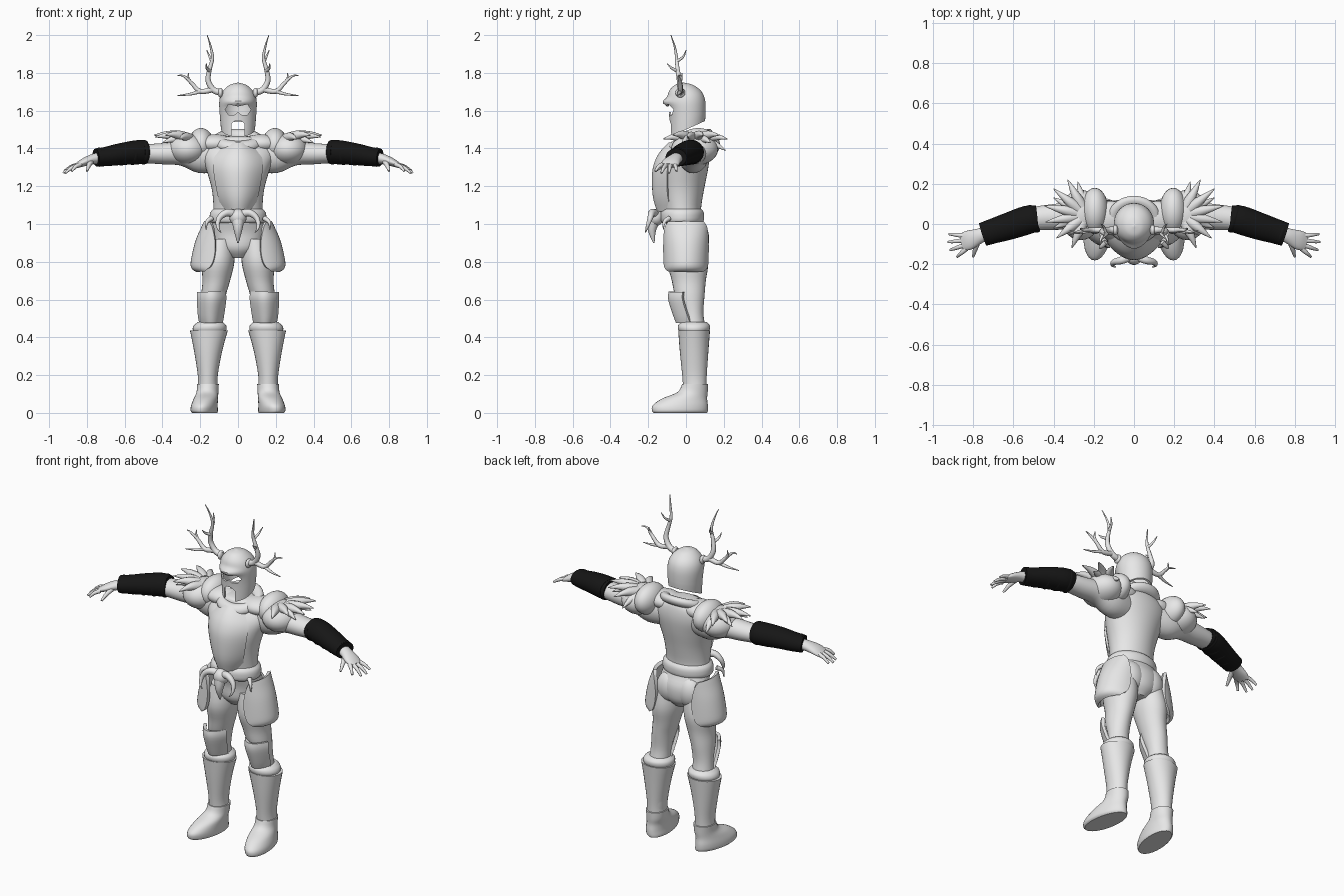
import bpy, bmesh
from math import sin, cos, pi, exp, radians
from mathutils import Vector, Matrix

cube = bpy.data.objects.get("Cube")
if cube:
    bpy.data.objects.remove(cube, do_unlink=True)


def material(name, value):
    mat = bpy.data.materials.new(name)
    mat.use_nodes = True
    colour = (value, value, value, 1)
    mat.diffuse_color = colour
    mat.node_tree.nodes["Principled BSDF"].inputs["Base Color"].default_value = colour
    return mat


GREY = material("plain grey", .8)
BLACK = material("bracer black", .008)


def link(name, mesh):
    ob = bpy.data.objects.new(name, mesh)
    bpy.context.scene.collection.objects.link(ob)
    return ob


def finish(name, bm, mat=GREY, pair=False, thick=0, cutters=()):
    """Turn a bmesh into an object, bake its modifiers, mirror it if paired."""
    bmesh.ops.remove_doubles(bm, verts=bm.verts, dist=.0002)
    bmesh.ops.recalc_face_normals(bm, faces=bm.faces)
    mesh = bpy.data.meshes.new(name)
    bm.to_mesh(mesh)
    bm.free()
    mesh.materials.append(mat)
    ob = link("left_" + name if pair else name, mesh)
    if thick:
        shell = ob.modifiers.new("shell", "SOLIDIFY")
        shell.thickness, shell.offset = thick, 0
    for cutter in cutters:
        cut = ob.modifiers.new("cut", "BOOLEAN")
        cut.operation, cut.solver, cut.object = "DIFFERENCE", "EXACT", cutter
    if ob.modifiers:
        bpy.context.view_layer.update()
        graph = bpy.context.evaluated_depsgraph_get()
        baked = bpy.data.meshes.new_from_object(ob.evaluated_get(graph))
        ob.modifiers.clear()
        ob.data = baked
    ob.data.shade_smooth()
    ob.data.set_sharp_from_angle(angle=radians(42))
    if pair:
        other = ob.data.copy()
        other.transform(Matrix.Scale(-1, 4, (1, 0, 0)))
        other.flip_normals()
        link("right_" + name, other)
    return ob


def smooth(rows, steps=4):
    """Catmull-Rom interpolation through rows of numbers."""
    out = []
    for i in range(len(rows) - 1):
        p, q, r, s = (rows[min(max(k, 0), len(rows) - 1)] for k in range(i - 1, i + 3))
        for j in range(steps):
            t = j / steps
            out.append([b + t / 2 * (c - a + t * (2 * a - 5 * b + 4 * c - d + t * (3 * b - a - 3 * c + d)))
                        for a, b, c, d in zip(p, q, r, s)])
    return out + [list(rows[-1])]


def skin(rings, closed=True, cap=True):
    bm = bmesh.new()
    grid = [[bm.verts.new(p) for p in ring] for ring in rings]
    n = len(grid[0])
    for low, high in zip(grid, grid[1:]):
        for i in range(n if closed else n - 1):
            k = (i + 1) % n
            bm.faces.new((low[i], low[k], high[k], high[i]))
    if closed and cap:
        bm.faces.new(grid[0])
        bm.faces.new(grid[-1])
    return bm


def loft(name, rows, n=28, level=True, steps=4, bend=None, cap=True, **kw):
    """Rows are x, y, z, half width, half depth; level keeps rings horizontal."""
    rows = smooth(rows, steps)
    rings = []
    for i, (x, y, z, a, b) in enumerate(rows):
        u, v = Vector((1, 0, 0)), Vector((0, 1, 0))
        if not level:
            t = Vector(rows[min(i + 1, len(rows) - 1)][:3]) - Vector(rows[max(i - 1, 0)][:3])
            t.normalize()
            v = (v - t * t.y).normalized()
            u = v.cross(t)
        ring = [Vector((x, y, z)) + u * a * cos(2 * pi * k / n) + v * b * sin(2 * pi * k / n) for k in range(n)]
        rings.append([bend(p) for p in ring] if bend else ring)
    return finish(name, skin(rings, cap=cap), **kw)


def horn(name, points, start, end=.002, pair=True, n=10):
    """Round tapering tube along a path."""
    last = len(points) - 1
    radii = [start + (end - start) * (i / last) ** 1.3 for i in range(last + 1)]
    loft(name, [(*p, r, r) for p, r in zip(points, radii)], n, False, pair=pair)


def blob(name, centre, size, pair=True):
    bm = bmesh.new()
    bmesh.ops.create_uvsphere(bm, u_segments=28, v_segments=16, radius=1)
    bm.transform(Matrix.Translation(centre) @ Matrix.Diagonal((*size, 1)))
    finish(name, bm, pair=pair)


def plate(name, rows, curl, thick, pair=False):
    """Curved plate; rows are middle x, z, half width, front y."""
    steps = [k / 8 - 1 for k in range(17)]
    rings = [[(x + w * u, y + curl * u * u, z) for u in steps] for x, z, w, y in smooth(rows)]
    finish(name, skin(rings, closed=False), pair=pair, thick=thick)


def prism(name, half, near, far):
    """Cutter: mirrored x, z outline pushed through y."""
    outline = half + [(-x, z) for x, z in reversed(half)]
    return finish(name, skin([[(x, y, z) for x, z in outline] for y in (near, far)]))


# Body
loft("torso", [(0, .015, .82, .05, .06), (0, .015, .87, .115, .1), (0, .015, .95, .145, .105),
               (0, -.01, 1.02, .138, .1), (0, -.02, 1.08, .13, .1), (0, -.02, 1.18, .138, .115),
               (0, -.01, 1.28, .165, .125), (0, .01, 1.36, .19, .115), (0, .03, 1.42, .175, .09),
               (0, .03, 1.455, .11, .075), (0, .03, 1.465, .05, .04)], 40)
blob("buttock", (.068, .06, .92), (.075, .06, .09))
blob("collarbone", (.12, .03, 1.425), (.1, .085, .05))
loft("leg", [(.09, .01, .92, .07, .09), (.105, .01, .8, .086, .108), (.115, .015, .7, .073, .09),
             (.13, .02, .62, .065, .078), (.14, .035, .53, .058, .057), (.145, .04, .46, .06, .062),
             (.155, .05, .38, .06, .065), (.16, .05, .15, .05, .055)], pair=True)
loft("arm", [(.1, .03, 1.36, .085, .07), (.2, .04, 1.365, .095, .08), (.3, .04, 1.375, .066, .07),
             (.4, .035, 1.372, .056, .064), (.5, .025, 1.372, .05, .058), (.62, -.01, 1.365, .05, .055),
             (.75, -.05, 1.35, .028, .034)], level=False, pair=True)

# Hands
loft("palm", [(.73, -.045, 1.35, .03, .034), (.77, -.06, 1.343, .027, .038), (.82, -.08, 1.325, .021, .048),
              (.855, -.09, 1.308, .013, .044)], level=False, pair=True)
tips = [(.92, -.05, 1.28), (.925, -.09, 1.27), (.915, -.13, 1.27), (.88, -.163, 1.28)]
for i, tip in enumerate(tips):
    base = Vector((.835, -.06 - .021 * i, 1.315))
    middle = base.lerp(Vector(tip), .55) + Vector((0, 0, .008))
    horn("finger_%d" % i, [base, middle, tip], .013, .006)
horn("thumb", [(.775, -.08, 1.335), (.79, -.125, 1.31), (.8, -.163, 1.28)], .016, .006)

# Bracers with raised bands
loft("bracer", [(.482, .027, 1.38, .06, .064), (.53, .02, 1.38, .064, .071), (.62, -.01, 1.37, .058, .068),
                (.7, -.035, 1.357, .051, .062), (.752, -.052, 1.352, .047, .059)],
     level=False, mat=BLACK, pair=True)
for i in range(5):
    t = i / 4
    c = Vector((.5, .026, 1.38)).lerp(Vector((.735, -.047, 1.354)), t)
    size = .066 - .015 * t
    rows = [(*(c + Vector((d, -d / 3, 0))), size - abs(d) / 3, size + .006 - abs(d) / 3) for d in (-.012, 0, .012)]
    loft("bracer_band_%d" % i, rows, level=False, mat=BLACK, pair=True)

# Boots and shin guards
loft("foot", [(.172, -.03, 0, .064, .142), (.175, -.032, .012, .07, .148), (.175, -.03, .04, .069, .146),
              (.17, -.008, .075, .064, .12), (.163, .035, .11, .058, .08), (.16, .048, .152, .058, .069)],
     pair=True, bend=lambda p: Vector((p.x - .13 * p.y * (1 - p.z / .16), p.y, p.z)))
loft("shin_guard", [(.16, .047, .13, .053, .062), (.16, .045, .2, .053, .065), (.158, .043, .33, .075, .076),
                    (.154, .043, .435, .1, .084)], pair=True)
loft("boot_cuff", [(.151, .042, .43, .086, .078), (.15, .042, .447, .09, .085), (.148, .042, .465, .084, .083),
                   (.147, .042, .48, .066, .068)], pair=True)
plate("knee_plate", [(.143, .48, .055, -.045), (.143, .52, .062, -.06), (.14, .6, .07, -.085),
                     (.14, .64, .068, -.083)], .07, .018, True)

# Hip plates wrapping the outer thighs
rings = []
for reach, z, spread in smooth([(.115, .755, .9), (.14, .775, 1.25), (.135, .83, 1.4), (.115, .91, 1.4),
                                (.085, .98, 1.2), (.07, 1.01, .9)]):
    angles = [spread * (k / 9 - 1) for k in range(19)]
    rings.append([(.1 + reach * cos(a), .112 * sin(a), z) for a in angles])
finish("hip_plate", skin(rings, closed=False), pair=True, thick=.02)
horn("hip_tusk", [(.14, -.09, 1.03), (.165, -.115, 1.01), (.17, -.12, .97)], .014)

# Belt and tusked buckle
loft("belt", [(0, -.02, 1.005, .138, .104), (0, -.02, 1.02, .15, .115), (0, -.02, 1.06, .147, .115),
              (0, -.02, 1.08, .13, .1)], 40, steps=3)
blob("buckle", (0, -.16, 1.035), (.045, .042, .045), False)
horn("buckle_fang", [(0, -.165, 1.03), (0, -.18, .97), (0, -.17, .9)], .036, .004, False, 14)
horn("buckle_tusk", [(.015, -.16, 1.05), (.06, -.18, 1.06), (.1, -.19, 1.03), (.107, -.205, .985),
                     (.09, -.215, .955)], .023)

# Breastplate
plate("breastplate", [(0, 1.07, .075, -.145), (0, 1.15, .1, -.167), (0, 1.27, .122, -.17), (0, 1.34, .123, -.152),
                      (0, 1.39, .1, -.12), (0, 1.425, .07, -.085)], .075, .018)

# Collar: tilted padded ring
rings = []
for i in range(41):
    a = 2 * pi * i / 40
    ring = []
    for k in range(14):
        b = 2 * pi * k / 14
        grow = .03 * cos(b)
        y = .02 + (.09 + grow) * sin(a)
        ring.append(((.105 + grow) * cos(a), y, 1.435 + .35 * y + .028 * sin(b)))
    rings.append(ring)
finish("collar", skin(rings, cap=False))

# Shoulder guards with a fringe of spikes
blob("shoulder_ridge", (.195, .065, 1.42), (.068, .115, .088))
blob("shoulder_dome", (.265, .045, 1.395), (.105, .125, .085))
fringe = [(.33, .22, 1.45), (.4, .175, 1.47), (.445, .09, 1.47), (.44, .01, 1.46), (.385, -.07, 1.47),
          (.31, -.12, 1.45), (.28, .21, 1.39), (.4, .13, 1.43), (.4, -.02, 1.43)]
centre = Vector((.24, .045, 1.43))
for i, tip in enumerate(fringe):
    tip = Vector(tip)
    path = [centre.lerp(tip, t) + Vector((0, 0, .02 * sin(pi * t))) for t in (.25, .5, .75, 1)]
    horn("shoulder_spike_%d" % i, path, .032)


# Hollow helmet with brow, eye and mouth openings
def shape(p):
    front = max(0, -p.y / .1) ** 3
    drop = max(0, (1.6 - p.z) / .1) * .045 * p.y / .1
    brow = .028 * front * exp(-((p.z - 1.645) / .02) ** 2)
    return Vector((p.x, p.y - brow, p.z + drop))


eyes = prism("eye_cutter", [(0, 1.592), (.02, 1.578), (.05, 1.578), (.068, 1.605), (.05, 1.634), (0, 1.622)], -.2, -.02)
mouth = prism("mouth_cutter", [(.035, 1.4), (.035, 1.53), (.015, 1.548)], -.2, -.03)
loft("helmet", [(0, .008, 1.5, .09, .093), (0, .008, 1.57, .096, .096), (0, .002, 1.65, .099, .1),
                (0, -.004, 1.7, .083, .087), (0, -.01, 1.735, .046, .05), (0, -.012, 1.748, .004, .004)],
     48, steps=7, bend=shape, cap=True, cutters=(eyes, mouth,
     loft("hollow_cutter", [(0, .008, 1.46, .079, .082), (0, .008, 1.57, .084, .085), (0, .002, 1.65, .087, .089),
                            (0, -.004, 1.7, .06, .064), (0, -.01, 1.725, .02, .02)], 48, bend=shape)))
for name in ("eye_cutter", "mouth_cutter", "hollow_cutter"):
    bpy.data.objects.remove(bpy.data.objects[name], do_unlink=True)

# Antlers
blob("antler_socket", (.093, -.03, 1.695), (.014, .026, .026))
horn("antler_beam", [(.085, -.03, 1.695), (.13, -.03, 1.71), (.158, -.035, 1.76), (.15, -.045, 1.82),
                     (.135, -.05, 1.88), (.145, -.06, 1.94), (.163, -.08, 2)], .018)
horn("antler_branch", [(.135, -.03, 1.712), (.2, -.03, 1.702), (.245, -.03, 1.745), (.285, -.04, 1.782),
                       (.32, -.03, 1.787)], .015)
horn("antler_low_tine", [(.2, -.03, 1.703), (.25, -.04, 1.688), (.32, -.05, 1.68)], .011)
horn("antler_side_tine", [(.245, -.03, 1.745), (.262, -.025, 1.77), (.262, -.02, 1.8)], .009)
horn("antler_front_tine", [(.15, -.045, 1.81), (.165, -.075, 1.825), (.168, -.1, 1.85)], .01)
horn("antler_back_tine", [(.138, -.05, 1.86), (.15, -.015, 1.885), (.165, 0, 1.92)], .009)
